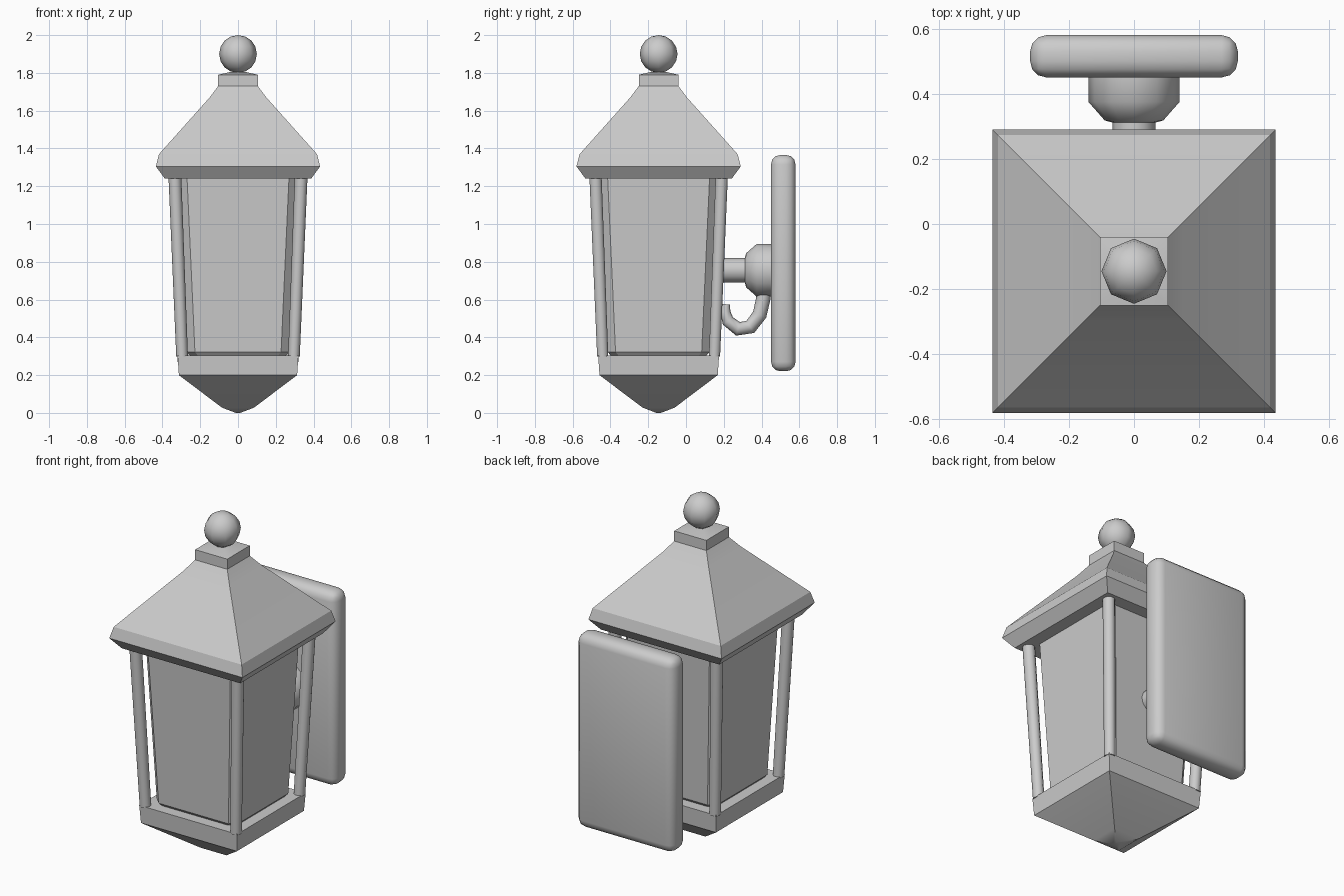
import bpy, bmesh, math
from mathutils import Vector

if "Cube" in bpy.data.objects:
    bpy.data.objects.remove(bpy.data.objects["Cube"])

CY = -0.145  # lantern axis in y


def finish(name, bm, angle=30):
    bmesh.ops.recalc_face_normals(bm, faces=bm.faces)
    me = bpy.data.meshes.new(name)
    bm.to_mesh(me)
    bm.free()
    ob = bpy.data.objects.new(name, me)
    bpy.context.collection.objects.link(ob)
    bpy.ops.object.select_all(action='DESELECT')
    ob.select_set(True)
    bpy.context.view_layer.objects.active = ob
    bpy.ops.object.shade_smooth_by_angle(angle=math.radians(angle))
    return ob


def loft(name, rings, angle=30):
    """Skin a list of point rings and cap both ends."""
    bm = bmesh.new()
    loops = [[bm.verts.new(p) for p in r] for r in rings]
    for a, b in zip(loops, loops[1:]):
        n = len(a)
        for i in range(n):
            j = (i + 1) % n
            bm.faces.new((a[i], a[j], b[j], b[i]))
    bm.faces.new(loops[0])
    bm.faces.new(loops[-1])
    return finish(name, bm, angle)


def square(h, z, c=0.0):
    """Square ring of half width h, with corners cut by c."""
    pts = []
    for sx, sy in ((1, -1), (1, 1), (-1, 1), (-1, -1)):
        if c:
            pair = [(sx * (h - c), sy * h), (sx * h, sy * (h - c))]
            pts += pair if sx * sy < 0 else pair[::-1]
        else:
            pts.append((sx * h, sy * h))
    return [(x, y + CY, z) for x, y in pts]


def tube(name, path, radii, n=10):
    """Round tube along a path lying in a plane of constant x."""
    path = [Vector(p) for p in path]
    rings = []
    for i, p in enumerate(path):
        t = (path[min(i + 1, len(path) - 1)] - path[max(i - 1, 0)]).normalized()
        u = Vector((1, 0, 0))
        u = (u - t * u.dot(t)).normalized()
        v = t.cross(u)
        rings.append([p + radii[i] * (u * math.cos(a) + v * math.sin(a))
                      for a in (2 * math.pi * k / n for k in range(n))])
    return loft(name, rings, 50)


# Roof, neck block and base
loft("roof", [square(h, z) for h, z in
              ((.387, 1.24), (.435, 1.305), (.418, 1.37), (.15, 1.67), (.105, 1.73))], 20)
loft("neck_block", [square(h, z) for h, z in ((.105, 1.725), (.105, 1.79), (.04, 1.805))])
loft("base", [square(h, z) for h, z in
              ((.012, 0), (.085, .028), (.313, .2), (.32, .305))], 25)

# Glass body with cut corners
loft("glass_body", [square(.25, .30, .04), square(.27, .323, .042), square(.312, 1.25, .042)], 25)

# Corner posts
for sx, nx in ((-1, "left"), (1, "right")):
    for sy, ny in ((-1, "front"), (1, "back")):
        tube(f"{ny}_{nx}_post",
             [(sx * .296, CY + sy * .296, .30), (sx * .334, CY + sy * .334, 1.25)],
             [.031, .034], 10)

# Ball finial
bm = bmesh.new()
bmesh.ops.create_uvsphere(bm, u_segments=8, v_segments=8, radius=.1)
bmesh.ops.translate(bm, verts=bm.verts, vec=(0, CY, 1.9))
finish("ball_finial", bm, 60)

# Wall plate with rounded edges
bm = bmesh.new()
bmesh.ops.create_cube(bm, size=1)
bmesh.ops.scale(bm, verts=bm.verts, vec=(.638, .13, 1.145))
bmesh.ops.translate(bm, verts=bm.verts, vec=(0, .515, .793))
bmesh.ops.bevel(bm, geom=bm.edges[:], offset=.05, segments=3, profile=.5, affect='EDGES')
finish("wall_plate", bm, 40)

# Arm and boss
ZA = .755
tube("arm", [(0, .13, ZA), (0, .32, ZA)], [.066, .066], 12)
tube("boss", [(0, y, ZA) for y in (.46, .375, .318, .31)], [.14, .14, .09, .06], 12)

# Curled hook under the arm
tube("scroll_hook",
     [(0, y, z) for y, z in ((.415, .66), (.408, .60), (.39, .52), (.34, .455),
                             (.275, .445), (.222, .487), (.208, .535), (.213, .575))],
     [.038, .038, .038, .038, .037, .033, .027, .02], 8)
